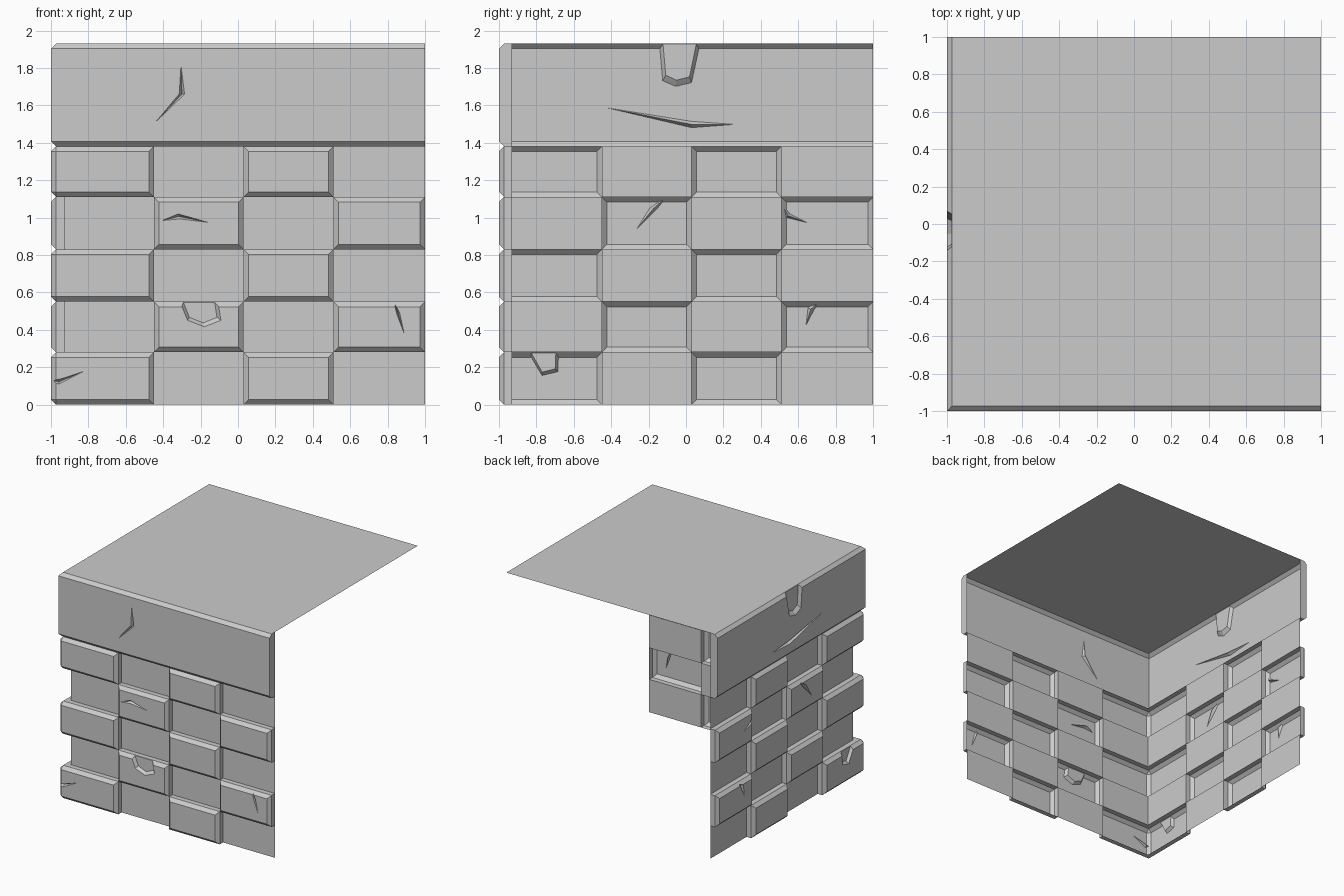
import bpy, bmesh

if "Cube" in bpy.data.objects:
    bpy.data.objects.remove(bpy.data.objects["Cube"])

XS = [-1, -0.45, 0.03, 0.51, 1]                 # brick columns (same on both walls)
ZS = [0, 0.28, 0.55, 0.83, 1.11, 1.38]          # brick rows
TOP, BASE, BEV = 1.93, -0.93, 0.027             # top height, recessed plane, bevel size


def to_obj(bm, name):
    me = bpy.data.meshes.new(name)
    bm.to_mesh(me)
    bm.free()
    ob = bpy.data.objects.new(name, me)
    bpy.context.collection.objects.link(ob)
    return ob


def box_bm(lo, hi):
    bm = bmesh.new()
    bmesh.ops.create_cube(bm, size=1)
    for v in bm.verts:
        v.co = [(a + b) / 2 + c * (b - a) for a, b, c in zip(lo, hi, v.co)]
    return bm


def place(wall, u, z, depth):
    """Point at (u, z) on a wall, sunk by depth."""
    return (u, -1 + depth, z) if wall == 'front' else (-1 + depth, u, z)


def solid(outer, inner):
    """Cutter between an outer outline and a matching inner one (or one apex)."""
    bm = bmesh.new()
    a = [bm.verts.new(p) for p in outer]
    b = [bm.verts.new(p) for p in inner]
    n = len(a)
    bm.faces.new(a)
    if len(b) > 1:
        bm.faces.new(b[::-1])
    for i in range(n):
        j = (i + 1) % n
        bm.faces.new((a[i], b[0], a[j]) if len(b) == 1 else (a[i], b[i], b[j], a[j]))
    bmesh.ops.triangulate(bm, faces=bm.faces[:])
    bmesh.ops.recalc_face_normals(bm, faces=bm.faces[:])
    return to_obj(bm, "damage_cutter")


def crack(wall, *pts):
    u = (pts[1][0] + pts[3][0]) / 2
    z = (pts[1][1] + pts[3][1]) / 2
    return solid([place(wall, *p, -0.001) for p in pts], [place(wall, u, z, 0.025)])


def chip(wall, *pts):
    cu = (pts[0][0] + pts[-1][0]) / 2
    cz = pts[0][1]
    inner = [(cu + (u - cu) * 0.82, cz + (z - cz) * 0.86) for u, z in pts]
    return solid([place(wall, *p, -0.001) for p in pts],
                 [place(wall, *p, 0.024) for p in inner])


def block(name, lo, hi, cutters=(), horizontal_only=False):
    """Bevelled stone shell, carved by cutters and left open at its back."""
    bm = box_bm(lo, hi)
    edges = [e for e in bm.edges
             if any(all(abs(v.co[i] + 1) < 1e-4 for v in e.verts) for i in (0, 1))
             and not (horizontal_only and abs(e.verts[0].co.z - e.verts[1].co.z) > 0.01)]
    bmesh.ops.bevel(bm, geom=edges, offset=BEV, segments=1, affect='EDGES')
    ob = to_obj(bm, name)
    cutters = list(cutters)
    if hi[0] > BASE + 0.01 and hi[1] > BASE + 0.01 and lo[0] < BASE and lo[1] < BASE:
        cutters.append(to_obj(box_bm((BASE, BASE, -1), (3, 3, 3)), "core_cutter"))
    for c in cutters:
        m = ob.modifiers.new("cut", 'BOOLEAN')
        m.operation, m.solver, m.object = 'DIFFERENCE', 'EXACT', c
    dg = bpy.context.evaluated_depsgraph_get()
    me = bpy.data.meshes.new_from_object(ob.evaluated_get(dg))
    ob.modifiers.clear()
    ob.data = me
    for c in cutters:
        bpy.data.objects.remove(c)
    bm = bmesh.new()
    bm.from_mesh(me)
    back = [f for f in bm.faces
            if any(all(abs(v.co[i] - BASE) < 1e-4 for v in f.verts) for i in (0, 1))]
    bmesh.ops.delete(bm, geom=back, context='FACES')
    bm.to_mesh(me)
    bm.free()


def sheet(name, pts):
    bm = bmesh.new()
    bm.faces.new([bm.verts.new(p) for p in pts])
    to_obj(bm, name)


# Cracks and chips, keyed by (wall, row, column)
F, L = 'front', 'left'
damage = {
    (F, 3, 1): [crack(F, (-.41, .983), (-.32, 1.02), (-.15, .972), (-.31, .992))],
    (F, 1, 1): [chip(F, (-.32, .57), (-.27, .45), (-.18, .415), (-.09, .45), (-.11, .57))],
    (F, 1, 3): [crack(F, (.83, .56), (.865, .49), (.89, .375), (.848, .485))],
    (L, 3, 1): [crack(L, (-.27, .93), (-.195, 1.05), (-.10, 1.115), (-.155, 1.045))],
    (L, 3, 3): [crack(L, (.51, 1.08), (.555, 1.02), (.65, .972), (.535, 1.0))],
    (L, 1, 3): [crack(L, (.64, .42), (.652, .52), (.72, .56), (.682, .5))],
    (F, 0, 0): [crack(F, (-1.01, .13), (-.95, .137), (-.82, .18), (-.96, .108)),
                chip(L, (-.85, .29), (-.77, .155), (-.685, .175), (-.68, .29))],
}

# Checkerboard of raised and recessed bricks
for r in range(5):
    z0, z1 = ZS[r], ZS[r + 1]
    for c in range(4):
        a, b = XS[c], XS[c + 1]
        if (r + c) % 2:
            raised = True
        else:
            raised = False
        raised = not raised
        if raised and c == 0:
            block("corner_brick", (-1, -1, z0), (b, b, z1), damage.get((F, r, 0), []))
        elif raised:
            block("front_brick", (a, -1, z0), (b, BASE, z1), damage.get((F, r, c), []))
            block("left_brick", (-1, a, z0), (BASE, b, z1), damage.get((L, r, c), []))
        else:
            a = max(a, BASE)
            sheet("front_recess", [(a, BASE, z0), (b, BASE, z0), (b, BASE, z1), (a, BASE, z1)])
            sheet("left_recess", [(BASE, b, z0), (BASE, a, z0), (BASE, a, z1), (BASE, b, z1)])

# Plain band around the top
block("top_band", (-1, -1, ZS[-1]), (1, 1, TOP), [
    crack(F, (-.45, 1.50), (-.285, 1.66), (-.305, 1.82), (-.315, 1.66)),
    crack(L, (-.44, 1.59), (.03, 1.515), (.27, 1.498), (.03, 1.48)),
    chip(L, (-.145, 1.95), (-.125, 1.73), (-.055, 1.70), (.03, 1.72), (.08, 1.95)),
], horizontal_only=True)

# Top slab surface
sheet("top_surface", [(BASE, BASE, TOP), (1, BASE, TOP), (1, 1, TOP), (BASE, 1, TOP)])
